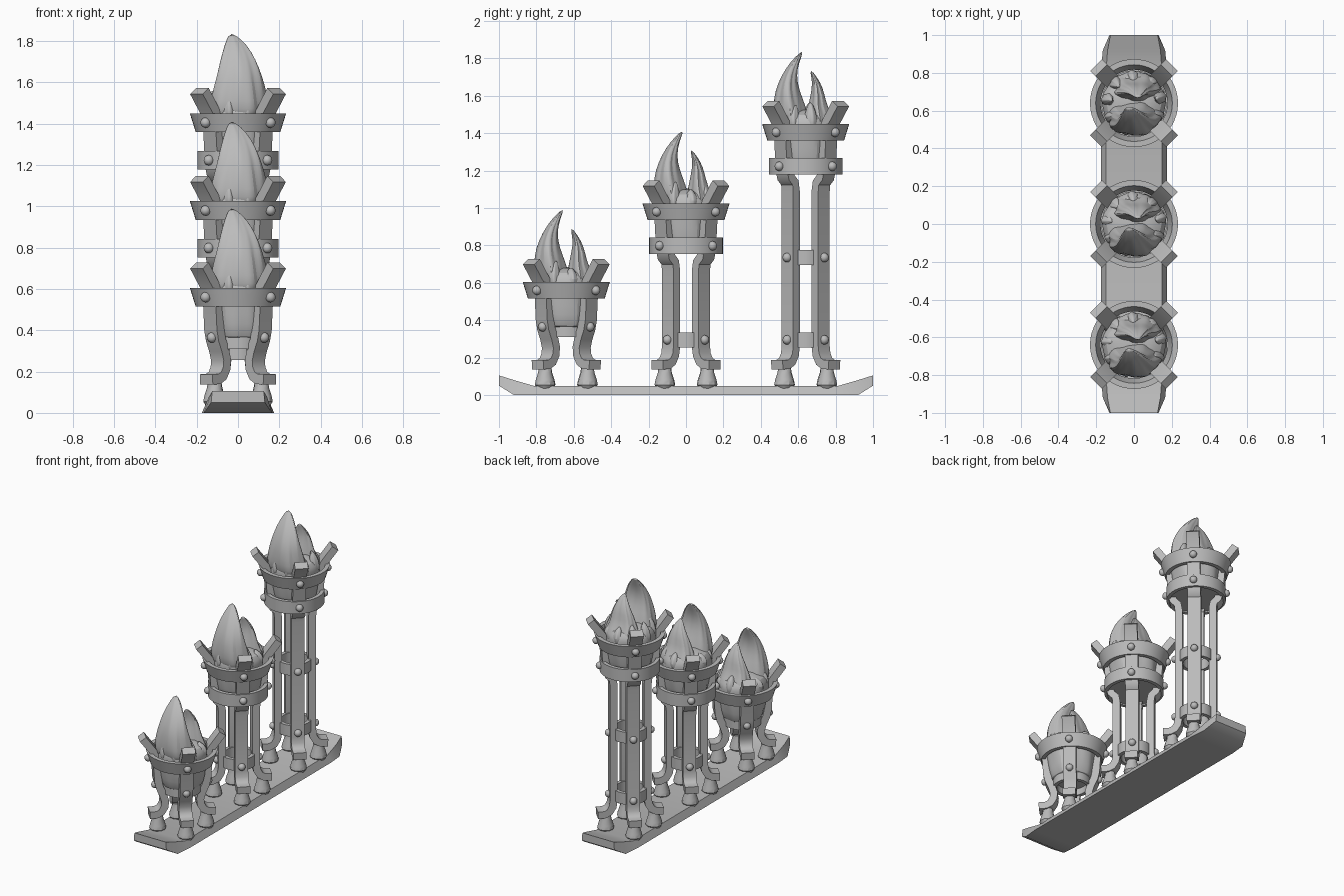
import bpy, bmesh, math, random
from math import sin, cos, pi, sqrt
from mathutils import Vector, Matrix

random.seed(4)
cube = bpy.data.objects.get("Cube")
if cube:
    bpy.data.objects.remove(cube, do_unlink=True)

stone = bpy.data.materials.new("plain grey")
stone.use_nodes = True
grey = (.5, .5, .5, 1)
stone.diffuse_color = grey
stone.node_tree.nodes["Principled BSDF"].inputs["Base Color"].default_value = grey
parts = []


def finish(name, bm, place=None):
    if place is not None:
        bm.transform(place)
    bmesh.ops.recalc_face_normals(bm, faces=bm.faces[:])
    mesh = bpy.data.meshes.new(name)
    bm.to_mesh(mesh)
    bm.free()
    mesh.materials.append(stone)
    obj = bpy.data.objects.new(name, mesh)
    bpy.context.collection.objects.link(obj)
    parts.append(obj)
    return obj


def loft(name, rings, place=None, closed=False):
    """Skin a list of equal rings, capping the ends or closing the loop."""
    bm = bmesh.new()
    loops = [[bm.verts.new(p) for p in ring] for ring in rings]
    pairs = list(zip(loops, loops[1:]))
    if closed:
        pairs.append((loops[-1], loops[0]))
    else:
        bm.faces.new(loops[0])
        bm.faces.new(loops[-1])
    n = len(loops[0])
    for a, b in pairs:
        for i in range(n):
            j = (i + 1) % n
            bm.faces.new((a[i], a[j], b[j], b[i]))
    return finish(name, bm, place)


def circle(r, z, n):
    return [Vector((r * cos(2 * pi * i / n), r * sin(2 * pi * i / n), z)) for i in range(n)]


def lathe(name, profile, place, n=48, closed=False):
    return loft(name, [circle(r, z, n) for r, z in profile], place, closed)


def bar(name, path, width, depth, place):
    """Rectangular bar swept along a path in the radial plane."""
    pts = [Vector((r, 0, z)) for r, z in path]
    side = Vector((0, width / 2, 0))
    rings = []
    for i, p in enumerate(pts):
        back = (p - pts[i - 1]).normalized() if i else Vector()
        ahead = (pts[i + 1] - p).normalized() if i + 1 < len(pts) else Vector()
        t = (back + ahead).normalized()
        out = Vector((t.z, 0, -t.x)) * depth / 2
        rings.append([p + out + side, p + out - side, p - out - side, p - out + side])
    return loft(name, rings, place)


def fluted(name, sections, place, lobes=5, amount=.1, phase=0):
    """Soft ribbed form through elliptical sections (x, y, z, rx, ry)."""
    n = 32
    rings = []
    for x, y, z, rx, ry in sections:
        ring = []
        for i in range(n):
            a = 2 * pi * i / n
            k = 1 + amount * sin(lobes * a + 7 * z + phase)
            k += amount * .6 * sin((2 * lobes + 1) * a - 5 * z + phase)
            ring.append(Vector((x + k * rx * cos(a), y + k * ry * sin(a), z)))
        rings.append(ring)
    obj = loft(name, rings, place)
    obj.modifiers.new("soften", 'SUBSURF').levels = 1
    obj.modifiers["soften"].render_levels = 1


def rivet(name, r, z, place):
    bm = bmesh.new()
    bmesh.ops.create_uvsphere(bm, u_segments=14, v_segments=8, radius=.025)
    finish(name, bm, place @ Matrix.Translation((r, 0, z)))


# Base plank with tapered, raised ends: y, bottom, top, half widths
half = [(-1, .05, .105, .13, .125), (-.92, 0, .08, .165, .14), (-.81, 0, .048, .175, .148)]
plank = half + [(-y, b, t, wb, wt) for y, b, t, wb, wt in reversed(half)]
loft("base_plank", [[Vector(p) for p in ((-wb, y, b), (wb, y, b), (wt, y, t), (-wt, y, t))]
                    for y, b, t, wb, wt in plank])

FOOT = [(.217, .162), (.17, .164), (.14, .18), (.12, .215)]
CLAW = [(.172, -.05), (.188, .005), (.264, .108)]
NECK = [(.113, -.36), (.12, -.315), (.148, -.288), (.158, -.25)]
LOW_NECK = [(.116, -.35), (.13, -.3), (.152, -.25), (.163, -.2)]
BODY = [(.1, -.25), (.135, -.245), (.152, -.18), (.163, -.08), (.175, 0), (.155, .05), (.08, .08)]
FRONT_FLAME = [(0, -.05, -.05, .13, .1), (0, -.08, .02, .145, .095), (0, -.087, .1, .13, .084),
               (.005, -.098, .18, .108, .062), (0, -.088, .26, .085, .038),
               (-.01, -.058, .33, .055, .024), (-.03, -.02, .385, .014, .007)]
BACK_FLAME = [(.01, .08, -.04, .13, .09), (.01, .08, .03, .125, .075), (.01, .065, .09, .1, .05),
              (.015, .066, .16, .078, .036), (.02, .06, .22, .048, .021), (.02, .028, .285, .01, .006)]


def band(name, r, bottom, top, place):
    lathe(name, [(r, bottom), (r, top), (r - .026, top), (r - .026, bottom)], place, closed=True)


def torch(label, y, top, braces):
    place = Matrix.Translation((0, y, 0))
    rim = Matrix.Translation((0, y, top))
    short = top < .8

    # Ember bowl and flames
    fluted(label + "_bowl", [(0, 0, z, r, r) for r, z in BODY], rim, 9, .035)
    fluted(label + "_front_flame", FRONT_FLAME, rim, 5, .07, 1)
    fluted(label + "_back_flame", BACK_FLAME, rim, 5, .08, 2)
    for i in range(9):
        a = 2 * pi * (i + .3) / 9
        h = random.uniform(.06, .13)
        lick = [(r * cos(a), r * sin(a), z, s, s) for r, z, s in
                ((.13, -.04, .04), (.14, .02, .038), (.135, h * .7, .023), (.12, h, .006))]
        fluted(label + "_small_flame", lick, rim, 3, .08, i)

    # Metal bands
    lathe(label + "_upper_band", [(.205, -.09), (.233, 0), (.203, 0), (.177, -.09)], rim, closed=True)
    if not short:
        band(label + "_lower_band", .197, -.272, -.183, rim)
        lathe(label + "_bowl_floor", [(.172, -.262), (.172, -.24)], rim)
    brace_r = .125 if short else .112
    for z in braces:
        band(label + "_brace", brace_r, z - .04, z + .04, place)

    # Four diagonal legs with feet, claws and rivets
    neck = LOW_NECK if short else NECK
    shaft = [] if short else [(.113, .26)]
    path = FOOT + shaft + [(r, top + z) for r, z in neck + CLAW]
    for i in range(4):
        turn = place @ Matrix.Rotation(pi / 4 + i * pi / 2, 4, 'Z')
        bar(label + "_leg", path, .087, .05, turn)
        lathe(label + "_foot", [(.04, .03), (.056, .055), (.051, .08), (.038, .12), (.034, .15)],
              turn @ Matrix.Translation((.16, 0, 0)), 10)
        rivet(label + "_rivet", .222, top - .045, turn)
        if not short:
            rivet(label + "_rivet", .2, top - .227, turn)
        for z in braces:
            rivet(label + "_rivet", .178 if short else .14, z + .015 * short, turn)


torch("front_torch", -.64, .605, [.35])
torch("middle_torch", 0, 1.025, [.295])
torch("rear_torch", .64, 1.45, [.295, .735])

# Smooth the curved parts and keep hard edges
bpy.ops.object.select_all(action='DESELECT')
for obj in parts:
    obj.select_set(True)
bpy.context.view_layer.objects.active = parts[0]
bpy.ops.object.shade_smooth_by_angle(angle=math.radians(35))
